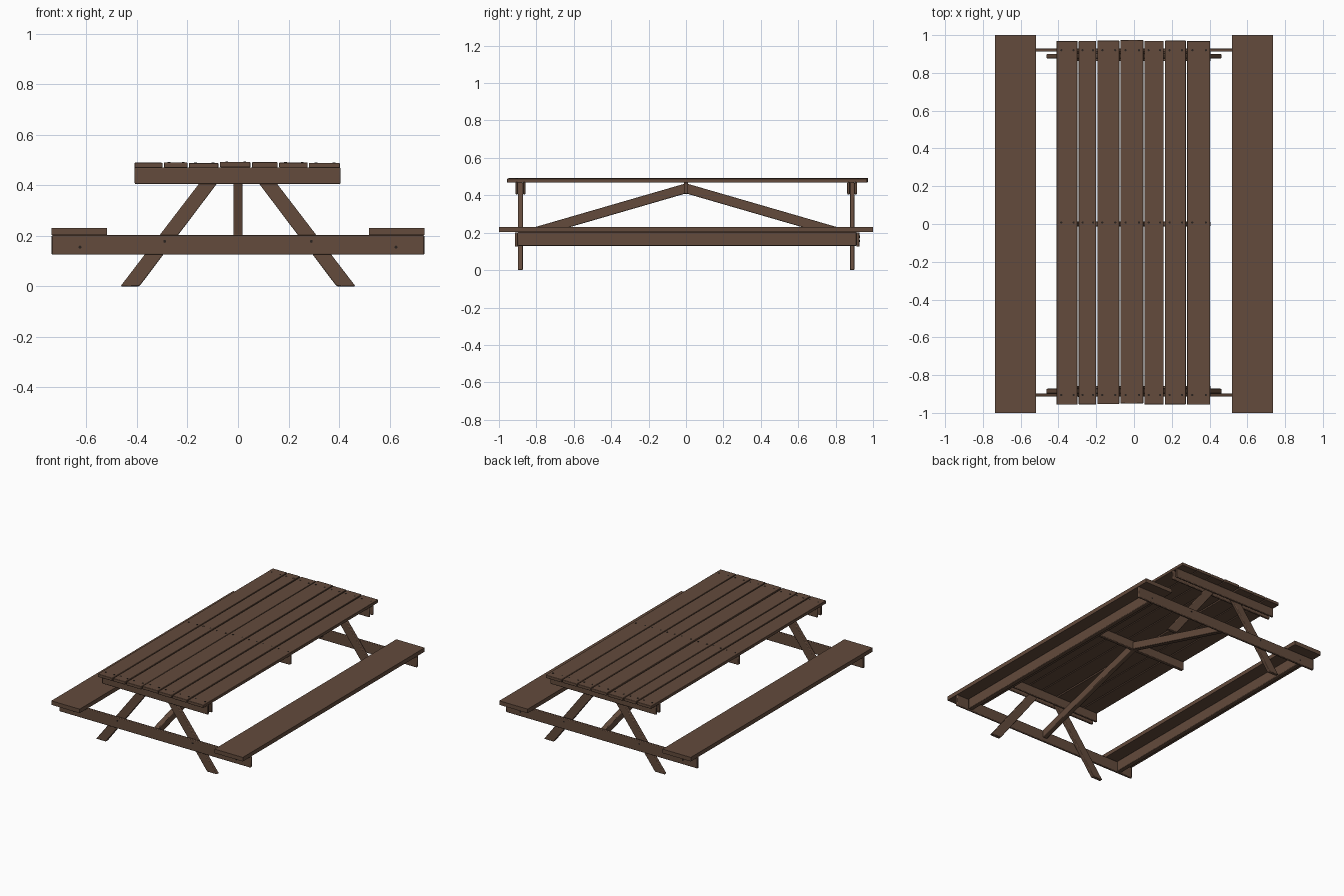
import bpy, bmesh, math, random
from mathutils import Vector, Matrix

if "Cube" in bpy.data.objects:
    bpy.data.objects.remove(bpy.data.objects["Cube"])

random.seed(4)


def material(name, rgb):
    m = bpy.data.materials.new(name)
    m.diffuse_color = (*rgb, 1)
    m.use_nodes = True
    m.node_tree.nodes["Principled BSDF"].inputs["Base Color"].default_value = m.diffuse_color
    return m


WOOD = material("brown wood", (0.125, 0.070, 0.045))
METAL = material("dark screw", (0.022, 0.016, 0.013))


def finish(name, bm, mat, bevel=0.0):
    bmesh.ops.recalc_face_normals(bm, faces=bm.faces)
    me = bpy.data.meshes.new(name)
    bm.to_mesh(me)
    bm.free()
    me.materials.append(mat)
    ob = bpy.data.objects.new(name, me)
    bpy.context.collection.objects.link(ob)
    if bevel:
        mod = ob.modifiers.new("rounded edges", 'BEVEL')
        mod.width = bevel
        mod.segments = 2
        bpy.context.view_layer.objects.active = ob
        ob.select_set(True)
        bpy.ops.object.shade_smooth_by_angle(angle=math.radians(50))
        ob.select_set(False)
    return ob


def box(name, x0, x1, y0, y1, z0, z1, bevel=0.0):
    bm = bmesh.new()
    size = Matrix.Diagonal((x1 - x0, y1 - y0, z1 - z0, 1))
    mid = Matrix.Translation(((x0 + x1) / 2, (y0 + y1) / 2, (z0 + z1) / 2))
    bmesh.ops.create_cube(bm, size=1, matrix=mid @ size)
    return finish(name, bm, WOOD, bevel)


def prism(name, outline, offset, bevel=0.0):
    """Extrude a flat outline of 3D points along an offset."""
    bm = bmesh.new()
    face = bm.faces.new([bm.verts.new(p) for p in outline])
    ext = bmesh.ops.extrude_face_region(bm, geom=[face])
    bmesh.ops.translate(bm, vec=Vector(offset),
                        verts=[v for v in ext["geom"] if isinstance(v, bmesh.types.BMVert)])
    # the extrusion keeps the starting face, which closes the solid
    return finish(name, bm, WOOD, bevel)


# Table top: seven slightly uneven planks
edges = [-0.413, -0.296, -0.197, -0.075, 0.052, 0.160, 0.278, 0.406]
plank_tops = []
for i, (a, b) in enumerate(zip(edges, edges[1:])):
    lift = random.uniform(-0.002, 0.002)
    shift = random.uniform(-0.004, 0.004)
    box(f"table_plank_{i + 1}", a + 0.003, b - 0.003,
        -0.953 + shift, 0.972 + shift, 0.469 + lift, 0.490 + lift, 0.003)
    plank_tops.append((a, b, 0.490 + lift))

# Benches with a stiffening rail beneath each
for side, s in (("left", -1), ("right", 1)):
    box(f"{side}_bench_seat", *sorted((s * 0.519, s * 0.737)), -1, 1, 0.203, 0.231)
    box(f"{side}_bench_rail", *sorted((s * 0.612, s * 0.644)),
        -0.898, 0.912, 0.130, 0.204, 0.004)

# End frames: legs, long bench beam, and a pair of table top beams
for end, leg0, leg1, beam0, beam1 in (("front", -0.898, -0.872, -0.914, -0.898),
                                      ("back", 0.876, 0.900, 0.912, 0.928)):
    box(f"{end}_bench_beam", -0.737, 0.737, beam0, beam1, 0.125, 0.202, 0.004)
    for label, y0, y1 in (("low_side", leg0 - 0.014, leg0), ("high_side", leg1, leg1 + 0.014)):
        box(f"{end}_top_beam_{label}", -0.409, 0.406, y0, y1, 0.405, 0.470, 0.004)
    for side, s in (("left", -1), ("right", 1)):
        outline = [(s * x, leg0, z) for x, z in
                   ((0.465, 0), (0.390, 0), (0.036, 0.469), (0.106, 0.469))]
        prism(f"{end}_{side}_leg", outline, (0, leg1 - leg0, 0), 0.004)

# Middle beam under the table top
box("middle_top_beam", -0.409, 0.406, -0.012, 0.012, 0.408, 0.469, 0.004)

# Diagonal braces from the middle beam down to the bench beams
for end, s, far in (("front", -1, 0.898), ("back", 1, 0.912)):
    drop = 0.29 * far
    outline = [(-0.018, s * y, z) for y, z in
               ((0, 0.410), (0, 0.464), (far, 0.464 - drop), (far, 0.410 - drop))]
    prism(f"{end}_brace", outline, (0.036, 0, 0), 0.004)


# Screw heads, gathered in one mesh
bm = bmesh.new()


def screw(x, y, z, matrix=Matrix()):
    bmesh.ops.create_cone(bm, cap_ends=True, segments=10, radius1=0.006, radius2=0.006,
                          depth=0.003, matrix=Matrix.Translation((x, y, z)) @ matrix)


for a, b, top in plank_tops:
    for y in (-0.905, 0.008, 0.920):
        for t in (0.24, 0.80):
            screw(a + (b - a) * t, y, top)
turn = Matrix.Rotation(math.pi / 2, 4, 'X')
for y in (-0.914, 0.928):
    for x, z in ((-0.625, 0.155), (-0.29, 0.178), (0.29, 0.178), (0.625, 0.155)):
        screw(x, y, z, turn)
finish("screw_heads", bm, METAL)
